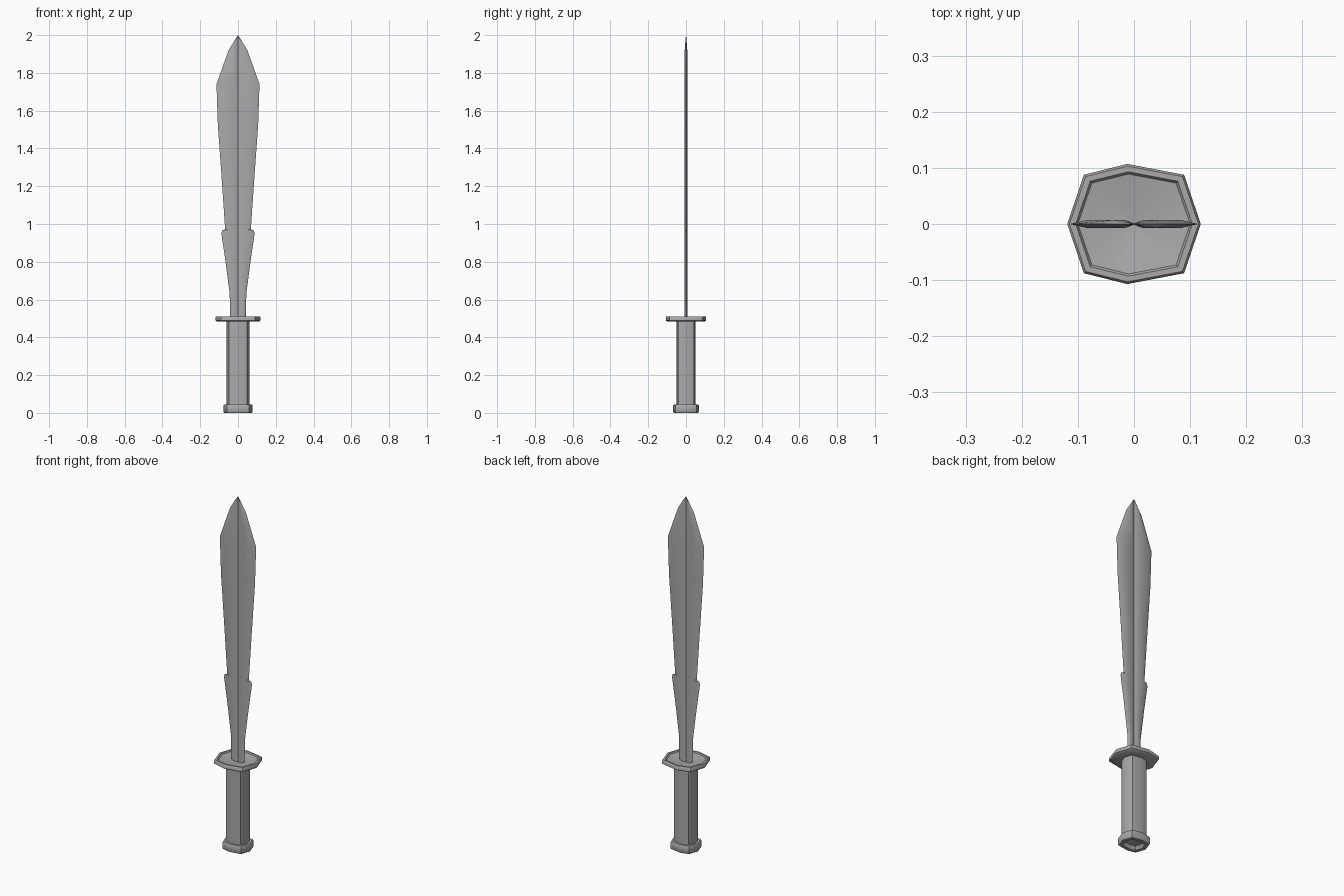
import bpy, bmesh, math

cube = bpy.data.objects.get("Cube")
if cube:
    bpy.data.objects.remove(cube, do_unlink=True)

steel = bpy.data.materials.new("grey steel")
steel.use_nodes = True
GREY = (0.4, 0.4, 0.4, 1)
steel.diffuse_color = GREY
steel.node_tree.nodes["Principled BSDF"].inputs["Base Color"].default_value = GREY


def loft(name, rings, angle):
    """Skin a stack of equal-length rings and cap both ends."""
    bm = bmesh.new()
    loops = [[bm.verts.new(p) for p in ring] for ring in rings]
    for a, b in zip(loops, loops[1:]):
        n = len(a)
        for i in range(n):
            bm.faces.new((a[i], a[(i + 1) % n], b[(i + 1) % n], b[i]))
    bm.faces.new(loops[0][::-1])
    bm.faces.new(loops[-1])
    bmesh.ops.remove_doubles(bm, verts=bm.verts, dist=0.0002)
    bmesh.ops.recalc_face_normals(bm, faces=bm.faces)
    mesh = bpy.data.meshes.new(name)
    bm.to_mesh(mesh)
    bm.free()
    mesh.materials.append(steel)
    obj = bpy.data.objects.new(name, mesh)
    bpy.context.collection.objects.link(obj)
    bpy.ops.object.select_all(action='DESELECT')
    obj.select_set(True)
    bpy.context.view_layer.objects.active = obj
    bpy.ops.object.shade_smooth_by_angle(angle=math.radians(angle))
    return obj


# Slightly uneven octagon shared by guard, grip and pommel
OCTAGON = [(1, 0), (0.75, 0.82), (-0.1, 1), (-0.75, 0.82),
           (-1, 0), (-0.75, -0.82), (-0.1, -1), (0.75, -0.82)]


def octagon(rx, ry, z):
    return [(x * rx, y * ry, z) for x, y in OCTAGON]


def turned(name, steps, angle=40):
    return loft(name, [octagon(*s) for s in steps], angle)


# Guard: bevelled plate with a shallow dish on top
turned("guard", [(0.055, 0.045, 0.484), (0.112, 0.1, 0.484), (0.119, 0.107, 0.489),
                 (0.119, 0.107, 0.506), (0.115, 0.103, 0.511), (0.104, 0.093, 0.511),
                 (0.1, 0.089, 0.505), (0.001, 0.001, 0.49)])

# Grip
turned("grip", [(0.062, 0.051, 0.04), (0.062, 0.051, 0.487)], 50)

# Pommel: collar with a hollow underneath
turned("pommel", [(0.001, 0.001, 0.022), (0.042, 0.034, 0.018), (0.055, 0.046, 0),
                  (0.074, 0.064, 0), (0.078, 0.068, 0.005), (0.078, 0.068, 0.038),
                  (0.074, 0.064, 0.044), (0.055, 0.045, 0.044)])


# Blade: leaf outline, bevelled edges and a pinched central groove
def blade_section(z, w, t):
    g = min(0.016, w * 0.35)
    front = [(w, 0), (w * 0.74, -t), (g, -t), (0, -t * 0.15),
             (-g, -t), (-w * 0.74, -t), (-w, 0)]
    back = [(x, -y) for x, y in front[-2:0:-1]]
    return [(x, y, z) for x, y in front + back]


OUTLINE = [(0.488, 0.042), (0.63, 0.044), (0.8, 0.066), (0.95, 0.088),
           (0.967, 0.083), (0.972, 0.068), (1.25, 0.087), (1.53, 0.107),
           (1.74, 0.114), (1.92, 0.05)]
rings = [blade_section(z, w, 0.007) for z, w in OUTLINE]
rings.append(blade_section(2.0, 0.0004, 0.0006))
loft("blade", rings, 30)
